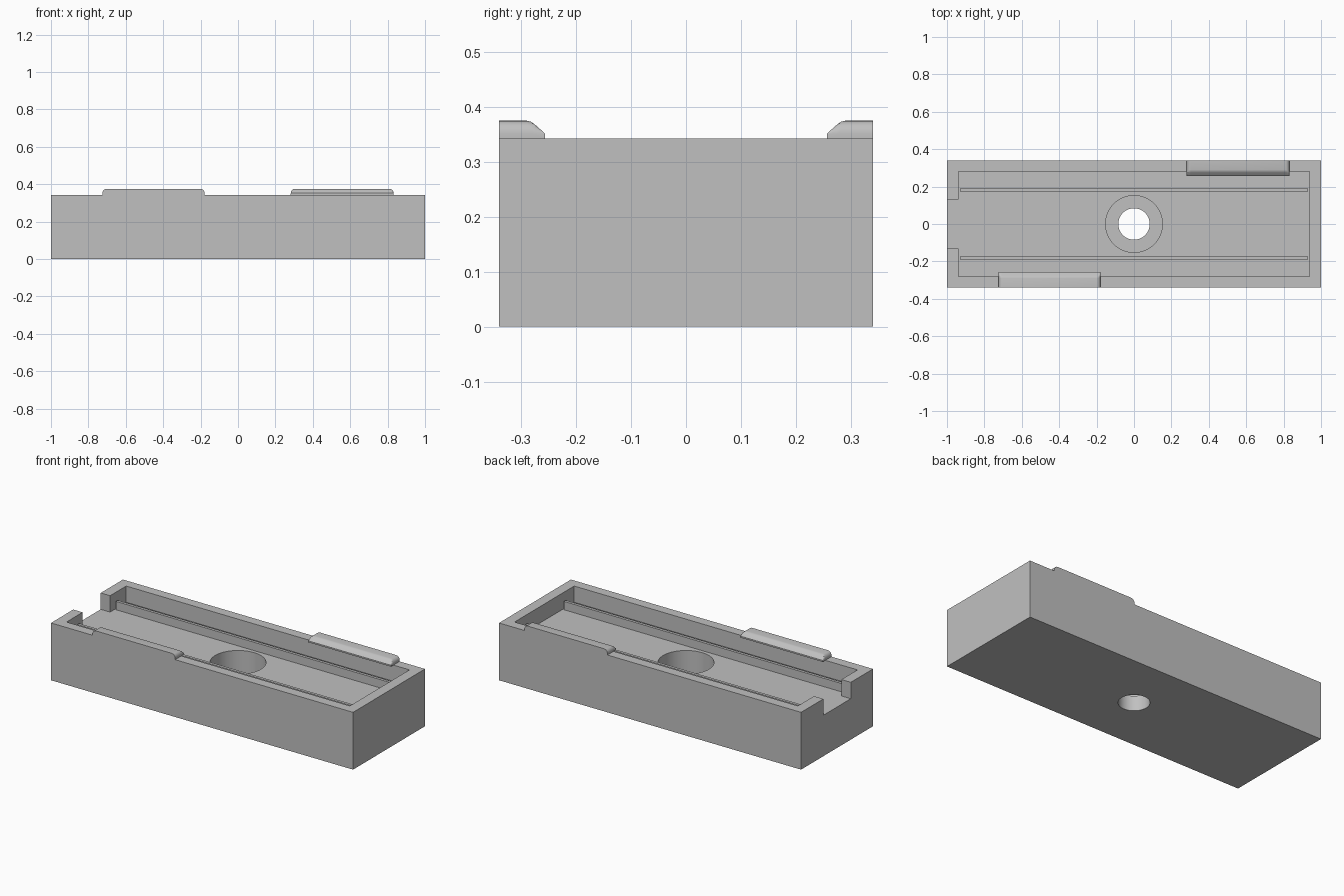
import bpy, bmesh, math

if "Cube" in bpy.data.objects:
    bpy.data.objects.remove(bpy.data.objects["Cube"], do_unlink=True)

grey = bpy.data.materials.new("plain_grey")
grey.use_nodes = True
GREY = (0.53, 0.53, 0.53, 1)
grey.diffuse_color = GREY
grey.node_tree.nodes["Principled BSDF"].inputs["Base Color"].default_value = GREY

TOP, FLOOR, HALF_Y = 0.343, 0.245, 0.34


def finish(name, bm):
    bmesh.ops.recalc_face_normals(bm, faces=bm.faces)
    mesh = bpy.data.meshes.new(name)
    bm.to_mesh(mesh)
    bm.free()
    mesh.materials.append(grey)
    ob = bpy.data.objects.new(name, mesh)
    bpy.context.collection.objects.link(ob)
    return ob


def loft(name, sections):
    """Skin a list of closed sections and cap both ends."""
    bm = bmesh.new()
    rings = [[bm.verts.new(p) for p in s] for s in sections]
    for a, b in zip(rings, rings[1:]):
        for i in range(len(a)):
            j = (i + 1) % len(a)
            bm.faces.new((a[i], a[j], b[j], b[i]))
    bm.faces.new(rings[0])
    bm.faces.new(rings[-1])
    return finish(name, bm)


def box(name, x0, x1, y0, y1, z0, z1):
    ring = [(y0, z0), (y1, z0), (y1, z1), (y0, z1)]
    return loft(name, [[(x, y, z) for y, z in ring] for x in (x0, x1)])


def cylinder(name, r, z0, z1, n=64):
    turns = [2 * math.pi * i / n for i in range(n)]
    return loft(name, [[(r * math.cos(a), r * math.sin(a), z) for a in turns]
                       for z in (z0, z1)])


def smooth(ob):
    bpy.ops.object.select_all(action="DESELECT")
    ob.select_set(True)
    bpy.context.view_layer.objects.active = ob
    bpy.ops.object.shade_smooth_by_angle(angle=math.radians(30))


# Tray body: cavity, end notch, counterbore and through hole
body = box("tray_body", -1, 1, -HALF_Y, HALF_Y, 0, TOP)
cutters = [
    box("cavity_cutter", -0.938, 0.938, -0.282, 0.282, FLOOR, 0.5),
    box("notch_cutter", -1.1, -0.9, -0.13, 0.13, FLOOR, 0.5),
    cylinder("counterbore_cutter", 0.152, 0.09, 0.5),
    cylinder("hole_cutter", 0.084, -0.1, 0.5),
]
for c in cutters:
    mod = body.modifiers.new(c.name, "BOOLEAN")
    mod.operation, mod.solver, mod.object = "DIFFERENCE", "EXACT", c
bpy.context.view_layer.objects.active = body
for c in cutters:
    bpy.ops.object.modifier_apply(modifier=c.name)
    bpy.data.objects.remove(c, do_unlink=True)
smooth(body)

# Long rails with an upright lip, one along each side of the cavity
rail = [(0.173, FLOOR - 0.005), (0.273, FLOOR - 0.005), (0.273, FLOOR + 0.006),
        (0.19, FLOOR + 0.006), (0.19, 0.295), (0.173, 0.295)]
for side, label in ((-1, "front"), (1, "back")):
    loft(label + "_rail", [[(x, side * y, z) for y, z in rail]
                           for x in (-0.93, 0.93)])

# Snap clips: sloped inner edge, rounded ends
HEIGHT, END = 0.032, 0.022
clip = [(HALF_Y, 0), (HALF_Y, HEIGHT), (0.29, HEIGHT), (0.282, 0.03),
        (0.275, 0.025), (0.257, 0.009), (0.257, 0)]
steps = [math.pi / 2 * i / 6 for i in range(7)]
ends = [(END * (1 - math.cos(a)), 0.008 + (HEIGHT - 0.008) * math.sin(a))
        for a in steps]
for side, x0, x1, label in ((-1, -0.725, -0.178, "front"),
                            (1, 0.282, 0.832, "back")):
    stations = [(x0 + d, h) for d, h in ends]
    stations += [(x1 - d, h) for d, h in reversed(ends)]
    smooth(loft(label + "_clip",
                [[(x, side * y, TOP + min(z, h)) for y, z in clip]
                 for x, h in stations]))
